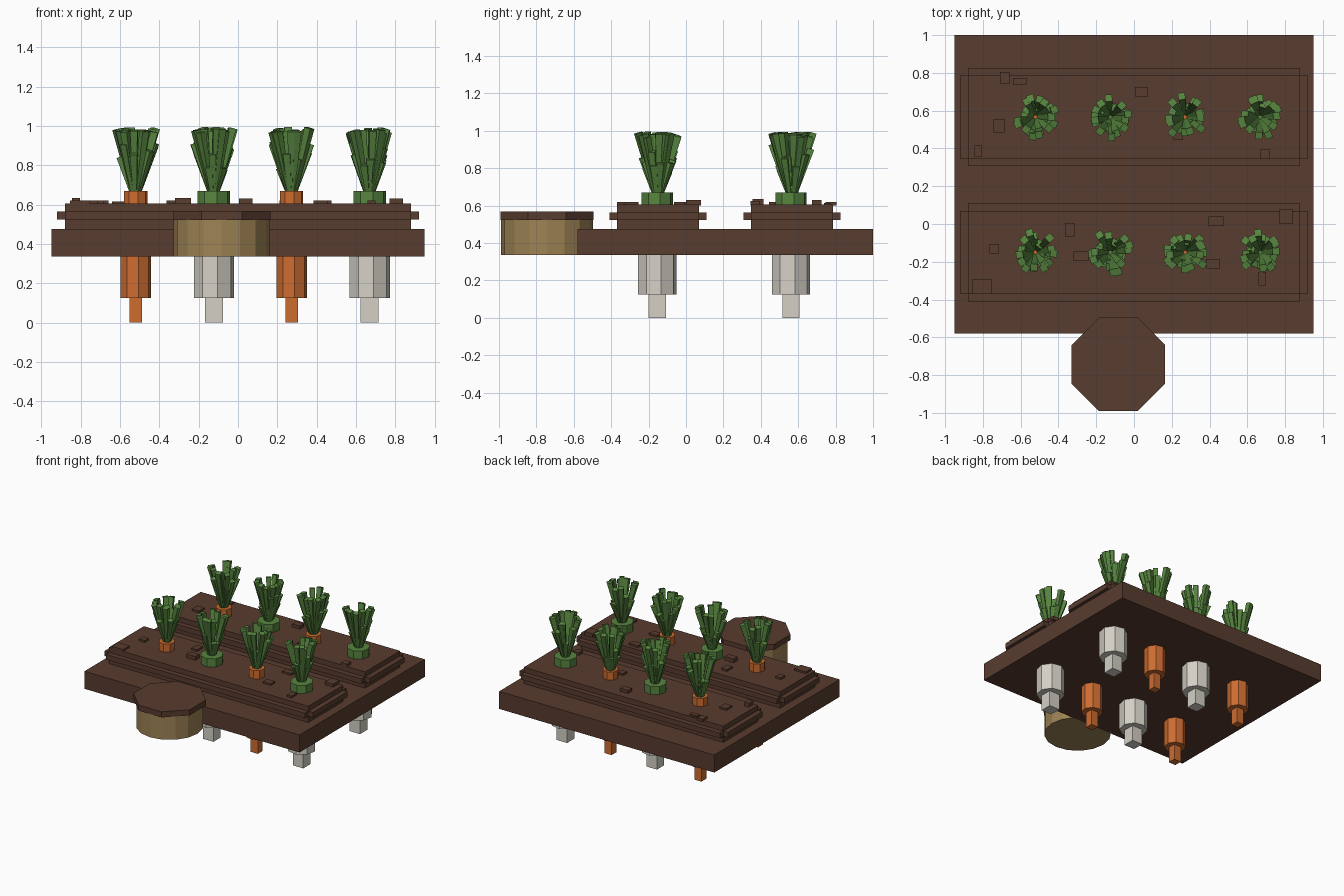
import bpy, math, random
from mathutils import Vector

if "Cube" in bpy.data.objects:
    bpy.data.objects.remove(bpy.data.objects["Cube"])

random.seed(7)


def material(name, rgb):
    m = bpy.data.materials.new(name)
    m.diffuse_color = (*rgb, 1)
    m.use_nodes = True
    m.node_tree.nodes["Principled BSDF"].inputs["Base Color"].default_value = m.diffuse_color
    return m


SOIL = material("soil_brown", (0.098, 0.045, 0.028))
WOOD = material("wood_tan", (0.34, 0.225, 0.09))
ORANGE = material("carrot_orange", (0.61, 0.15, 0.03))
WHITE = material("root_white", (0.66, 0.63, 0.565))
GREEN = material("leaf_green", (0.095, 0.235, 0.05))


def box(name, x0, x1, y0, y1, z0, z1, mat):
    bpy.ops.mesh.primitive_cube_add(
        size=1, location=((x0 + x1) / 2, (y0 + y1) / 2, (z0 + z1) / 2))
    o = bpy.context.object
    o.name = name
    o.scale = (x1 - x0, y1 - y0, z1 - z0)
    o.data.materials.append(mat)
    return o


def prism(name, x, y, z0, z1, r, sides, mat, turn=0):
    bpy.ops.mesh.primitive_cylinder_add(
        vertices=sides, radius=r, depth=z1 - z0,
        location=(x, y, (z0 + z1) / 2), rotation=(0, 0, math.radians(turn)))
    o = bpy.context.object
    o.name = name
    o.data.materials.append(mat)
    return o


def leaves(name, x, y):
    """Fan of square stalks, widening outwards and upwards."""
    verts, faces = [], []
    count = 22
    for i in range(count):
        a = i * 2.39996 + random.uniform(-0.2, 0.2)
        tall = i % 2 == 0
        top = random.uniform(0.965, 0.99) if tall else random.uniform(0.78, 0.93)
        lean = random.uniform(0.2, 0.29) if tall else random.uniform(0.24, 0.34)
        out = Vector((math.cos(a), math.sin(a), 0))
        foot = Vector((x, y, 0.64)) + out * 0.012
        tip = foot + Vector((0, 0, top - 0.64)) + out * lean * (top - 0.64)
        axis = (tip - foot).normalized()
        side = axis.cross(out).normalized()
        depth = side.cross(axis)
        n = len(verts)
        for p, w in ((foot, 0.008), (tip, 0.019)):
            for s, d in ((-1, -1), (1, -1), (1, 1), (-1, 1)):
                v = p + side * s * w + depth * d * w
                v.z = min(v.z, 1.0)
                verts.append(v)
        faces += [(n + 3, n + 2, n + 1, n), (n + 4, n + 5, n + 6, n + 7)]
        faces += [(n + k, n + (k + 1) % 4, n + 4 + (k + 1) % 4, n + 4 + k)
                  for k in range(4)]
    me = bpy.data.meshes.new(name)
    me.from_pydata(verts, [], faces)
    me.materials.append(GREEN)
    o = bpy.data.objects.new(name, me)
    bpy.context.collection.objects.link(o)
    # consistent outward normals
    bpy.ops.object.select_all(action='DESELECT')
    o.select_set(True)
    bpy.context.view_layer.objects.active = o
    bpy.ops.object.mode_set(mode='EDIT')
    bpy.ops.mesh.select_all(action='SELECT')
    bpy.ops.mesh.normals_make_consistent(inside=False)
    bpy.ops.object.mode_set(mode='OBJECT')


# Ground slab
box("ground_slab", -0.95, 0.95, -0.58, 1.0, 0.335, 0.475, SOIL)

# Raised beds with a projecting ledge on each side
for label, yc in (("front", -0.15), ("back", 0.567)):
    box(label + "_bed", -0.88, 0.88, yc - 0.22, yc + 0.22, 0.47, 0.605, SOIL)
    box(label + "_bed_end_ledge", -0.92, 0.92, yc - 0.219, yc + 0.219, 0.524, 0.565, SOIL)
    box(label + "_bed_long_ledge", -0.879, 0.879, yc - 0.26, yc + 0.26, 0.523, 0.564, SOIL)

# Soil clods: x, y, width, depth, top
clods = [(-0.805, -0.33, .1, .08, .62), (-0.74, -0.13, .05, .05, .62),
         (-0.34, -0.03, .05, .07, .62), (-0.28, -0.17, .08, .05, .635),
         (0.435, 0.015, .08, .05, .62), (0.42, -0.21, .07, .05, .62),
         (0.68, -0.29, .04, .07, .62), (0.805, 0.04, .07, .08, .63),
         (-0.685, .775, .05, .06, .62), (-0.605, .755, .07, .035, .615),
         (-0.715, .52, .06, .07, .62), (-0.825, .385, .04, .06, .635),
         (0.04, .7, .07, .05, .63), (0.235, .47, .05, .05, .62),
         (0.695, .37, .05, .05, .625)]
for x, y, w, d, top in clods:
    box("soil_clod", x - w / 2, x + w / 2, y - d / 2, y + d / 2, 0.6, top, SOIL)

# Alternating orange and white root vegetables
for y in (-0.154, 0.562):
    for i, x in enumerate((-0.52, -0.123, 0.273, 0.67)):
        orange = i % 2 == 0
        name = "carrot" if orange else "white_root"
        mat = ORANGE if orange else WHITE
        body, tip, crown = (0.079, 0.031, 0.06) if orange else (0.104, 0.046, 0.085)
        prism(name + "_body", x, y, 0.125, 0.5, body, 8, mat, 11)
        box(name + "_tip", x - tip, x + tip, y - tip, y + tip, 0, 0.13, mat)
        prism(name + "_crown", x, y, 0.59, 0.67, crown, 8,
              ORANGE if orange else GREEN, 11)
        leaves(name + "_leaves", x - 0.002, y + 0.004)

# Tree stump with a dark octagonal top
prism("stump_body", -0.083, -0.743, 0.335, 0.525, 0.245, 16, WOOD)
prism("stump_top", -0.083, -0.743, 0.522, 0.567, 0.268, 8, SOIL, 22.5)
